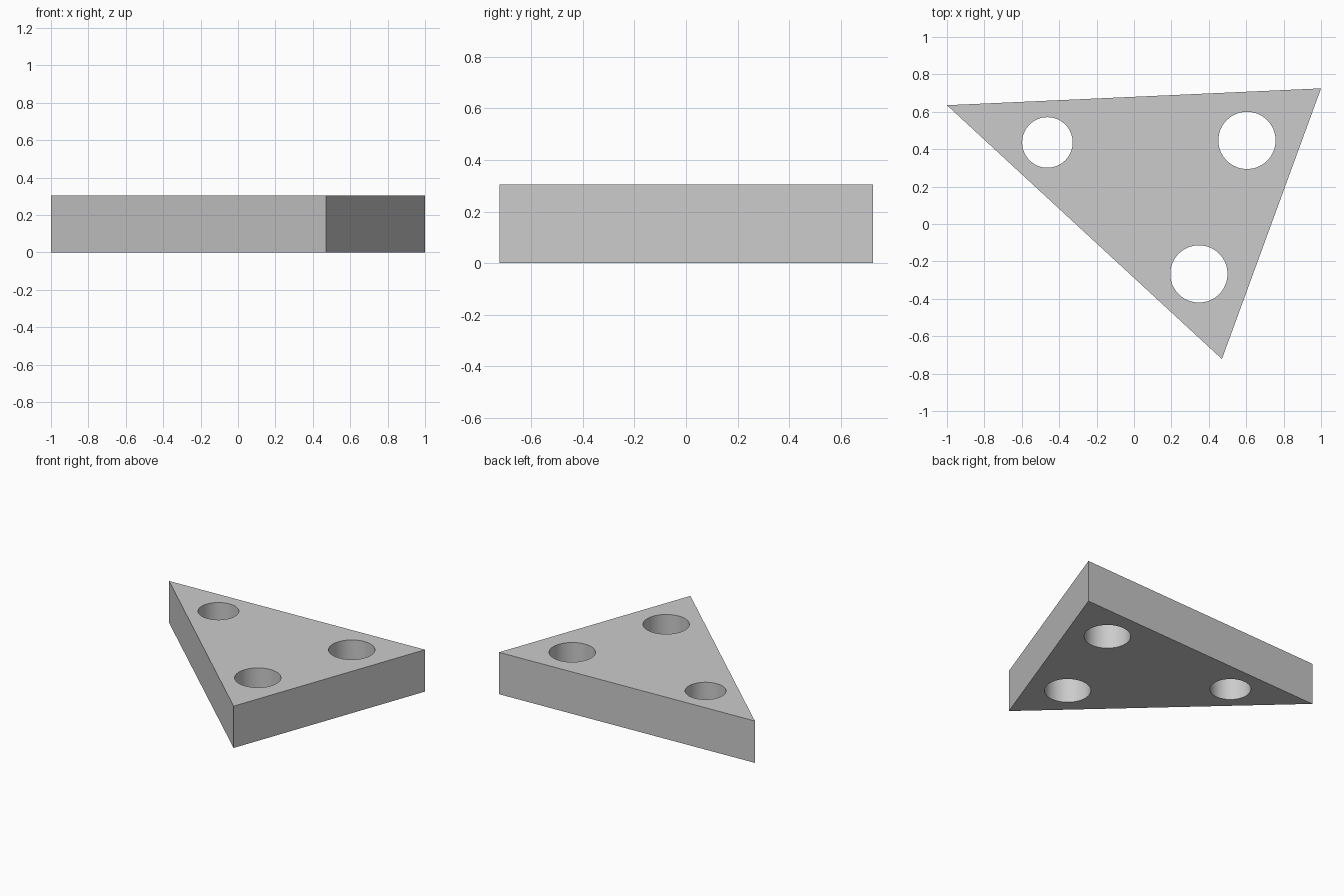
import bpy
import bmesh

default = bpy.data.objects.get("Cube")
if default:
    bpy.data.objects.remove(default, do_unlink=True)

HEIGHT = 0.305
CORNERS = [(-1.0, 0.635), (0.47, -0.722), (1.0, 0.725)]
# Centre x, centre y, radius
HOLES = [(-0.463, 0.436, 0.135), (0.604, 0.447, 0.153), (0.347, -0.267, 0.153)]

grey = bpy.data.materials.new("plain grey")
grey.use_nodes = True
colour = (0.6, 0.6, 0.6, 1.0)
grey.diffuse_color = colour
grey.node_tree.nodes["Principled BSDF"].inputs["Base Color"].default_value = colour

# Triangular plate, extruded from its outline
bm = bmesh.new()
base = bm.faces.new([bm.verts.new((x, y, 0)) for x, y in CORNERS])
top = bmesh.ops.extrude_face_region(bm, geom=[base])["geom"]
bmesh.ops.translate(bm, vec=(0, 0, HEIGHT),
                    verts=[v for v in top if isinstance(v, bmesh.types.BMVert)])
bmesh.ops.recalc_face_normals(bm, faces=bm.faces)
mesh = bpy.data.meshes.new("triangular_plate")
bm.to_mesh(mesh)
bm.free()
plate = bpy.data.objects.new("triangular_plate", mesh)
bpy.context.collection.objects.link(plate)
mesh.materials.append(grey)

# Round holes drilled straight through
for x, y, radius in HOLES:
    bpy.ops.mesh.primitive_cylinder_add(vertices=64, radius=radius, depth=HEIGHT * 2,
                                        location=(x, y, HEIGHT / 2))
    cutter = bpy.context.object
    cutter.name = "hole_cutter"
    cutter.hide_render = True
    cutter.data.materials.append(grey)
    drill = plate.modifiers.new("hole", "BOOLEAN")
    drill.operation = "DIFFERENCE"
    drill.solver = "EXACT"
    drill.object = cutter
    bpy.ops.object.select_all(action="DESELECT")
    plate.select_set(True)
    bpy.context.view_layer.objects.active = plate
    bpy.ops.object.modifier_apply(modifier=drill.name)
    bpy.data.objects.remove(cutter, do_unlink=True)

# Smooth hole walls, crisp rims and corners
bpy.ops.object.shade_smooth_by_angle()
